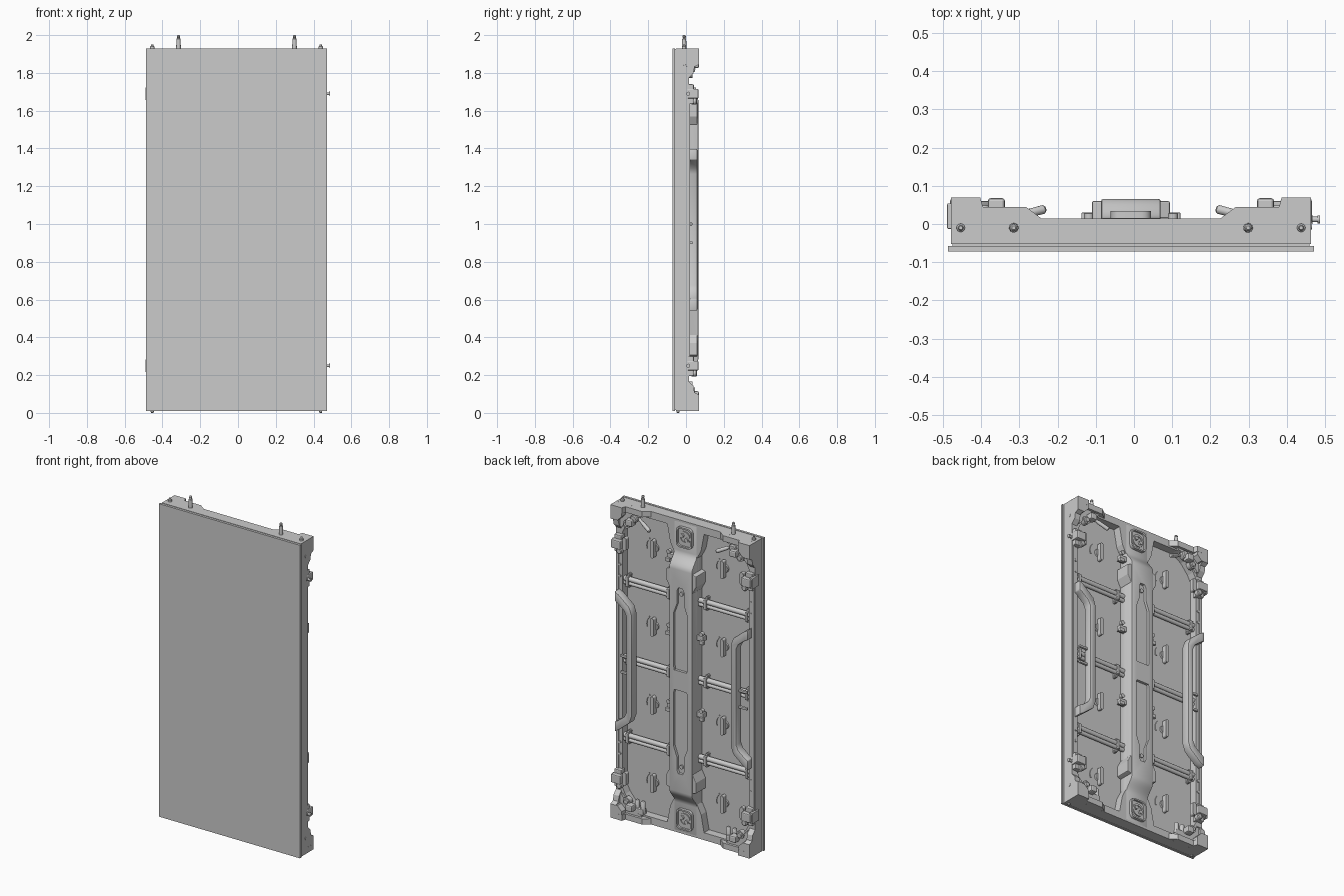
import bpy, bmesh, math
from mathutils import Vector

if "Cube" in bpy.data.objects:
    bpy.data.objects.remove(bpy.data.objects["Cube"])

CX = -0.008          # cabinet centre line
ZM = 0.97            # mid height
PY = -0.034          # rear surface of the recessed modules
W, Z0, Z1 = 0.472, 0.01, 1.93


def finish(bm, name, bevel=0.0, smooth=False):
    bmesh.ops.recalc_face_normals(bm, faces=bm.faces)
    if bevel:
        es = [e for e in bm.edges if len(e.link_faces) == 2 and e.calc_face_angle(0) > 0.6]
        bmesh.ops.bevel(bm, geom=es, offset=bevel, segments=2, profile=0.5,
                        affect='EDGES', clamp_overlap=True)
    me = bpy.data.meshes.new(name)
    bm.to_mesh(me)
    bm.free()
    ob = bpy.data.objects.new(name, me)
    ob.location.x = CX
    bpy.context.collection.objects.link(ob)
    if smooth:
        bpy.context.view_layer.objects.active = ob
        ob.select_set(True)
        bpy.ops.object.shade_smooth_by_angle(angle=math.radians(35))
        ob.select_set(False)
    return ob


def prism(name, pts, axis, a, b, bevel=0.0, smooth=False):
    """Extrude a 2D polygon along x (y,z pts), y (x,z pts) or z (x,y pts)."""
    put = {'x': lambda p, t: (t, p[0], p[1]),
           'y': lambda p, t: (p[0], t, p[1]),
           'z': lambda p, t: (p[0], p[1], t)}[axis]
    bm = bmesh.new()
    lo = [bm.verts.new(put(p, a)) for p in pts]
    hi = [bm.verts.new(put(p, b)) for p in pts]
    bm.faces.new(lo)
    bm.faces.new(hi)
    n = len(pts)
    for i in range(n):
        bm.faces.new((lo[i], lo[(i + 1) % n], hi[(i + 1) % n], hi[i]))
    return finish(bm, name, bevel, smooth)


def box(name, x0, x1, y0, y1, z0, z1, bevel=0.0):
    return prism(name, [(x0, y0), (x1, y0), (x1, y1), (x0, y1)], 'z', z0, z1, bevel)


def rod(name, p, q, stops, seg=16):
    """Turned part from p along direction q; stops are (distance, radius)."""
    p, q = Vector(p), Vector(q).normalized()
    rot = Vector((0, 0, 1)).rotation_difference(q)
    bm = bmesh.new()
    rings = []
    for d, r in stops:
        rings.append([bm.verts.new(p + rot @ Vector((r * math.cos(2 * math.pi * i / seg),
                      r * math.sin(2 * math.pi * i / seg), d))) for i in range(seg)])
    bm.faces.new(rings[0])
    bm.faces.new(rings[-1])
    for A, B in zip(rings, rings[1:]):
        for i in range(seg):
            j = (i + 1) % seg
            bm.faces.new((A[i], A[j], B[j], B[i]))
    return finish(bm, name, smooth=True)


def rrect(x, z, w, h, r, n=4):
    out = []
    for k, (sx, sz) in enumerate([(1, 1), (-1, 1), (-1, -1), (1, -1)]):
        for i in range(n + 1):
            t = math.pi / 2 * (k + i / n)
            out.append((x + sx * (w / 2 - r) + r * math.cos(t), z + sz * (h / 2 - r) + r * math.sin(t)))
    return out


def cut(ob, cutters):
    for c in cutters:
        m = ob.modifiers.new('cut', 'BOOLEAN')
        m.operation, m.solver, m.object = 'DIFFERENCE', 'EXACT', c
        bpy.context.view_layer.objects.active = ob
        bpy.ops.object.modifier_apply(modifier=m.name)
        bpy.data.objects.remove(c, do_unlink=True)


def fx(s, pts):      # mirror polygon in x
    return [(s * a, b) for a, b in pts]


def fz(t, z):        # mirror height about the middle
    return ZM + t * (z - ZM)


# Flush display face, with a narrow shadow groove behind it
box('display_face', -0.479, 0.479, -0.0715, -0.057, Z0, Z1)
box('module_backing', -0.468, 0.468, -0.057, -0.052, Z0 + .004, Z1 - .004)
box('back_plate', -0.46, 0.46, -0.052, PY, Z0 + .01, Z1 - .01)

# Main frame with two large chamfered openings
frame = box('main_frame', -W, W, -0.053, 0.015, Z0, Z1)
top = [(.075, 1.72), (.105, 1.78), (.125, 1.885), (.30, 1.885), (.36, 1.85), (.41, 1.79), (.43, 1.75)]
opening = top + [(a, fz(-1, b)) for a, b in reversed(top)]
cut(frame, [prism('cutter', fx(s, opening), 'y', PY - .003, 0.1) for s in (-1, 1)])

# Central spine: stepped side profile with curved ramps
ramp = [(0.016 + 0.05 * (1 - math.cos(math.pi * i / 8)) / 2, 1.745 - 0.095 * i / 8) for i in range(9)]
prof = [(-0.04, 1.92), (0.016, 1.92)] + ramp
prof += [(y, fz(-1, z)) for y, z in reversed(prof)]
spine = prism('central_spine', prof, 'x', -0.078, 0.078, 0.006, True)
for t in (1, -1):
    pocket = [(-.042, 1.03), (.042, 1.03), (.046, 1.05), (.046, 1.38), (.024, 1.44), (.024, 1.52),
              (.014, 1.54), (-.014, 1.54), (-.024, 1.52), (-.024, 1.44), (-.046, 1.38), (-.046, 1.05)]
    cut(spine, [prism('cutter', [(a, fz(t, b)) for a, b in pocket], 'y', 0.05, 0.1)])
    # Flared shoulders beside the spine
    for s in (-1, 1):
        pts = [(.07, 1.645), (.102, 1.635), (.102, 1.57), (.078, 1.525), (.07, 1.525)]
        prism('spine_shoulder', [(s * a, fz(t, b)) for a, b in pts], 'y', PY, 0.06, 0.004)
    # Round-cornered pad with recess and twin bosses
    zc = fz(t, 1.835)
    pad = prism('end_pad', rrect(0, zc, .106, .124, .025), 'y', 0.01, 0.034, smooth=True)
    cut(pad, [prism('cutter', rrect(0, zc, .088, .106, .02), 'y', 0.022, 0.1)])
    rod('pad_ring', (0, .02, zc), (0, 1, 0), [(0, .038), (.008, .038), (.008, .026), (.003, .026)], 24)
    for s in (-1, 1):
        rod('pad_boss', (s * .016, .02, zc + s * .01), (0, 1, 0), [(0, .013), (.014, .012)], 12)
    rod('spine_screw', (0, .045, fz(t, 1.5)), (0, 1, 0), [(0, .012), (.014, .012)], 12)

for s in (-1, 1):
    # Cross tubes behind the module seams, with clamps
    for z in (0.49, 0.97, 1.45):
        for dz, r in ((.012, .015), (-.014, .012)):
            rod('cross_tube', (s * .07, -0.01, z + dz), (s, 0, 0), [(0, r), (.37, r)], 12)
        for x in (.125, .405):
            box('tube_clamp', s * x - .009, s * x + .009, PY, .010, z - .03, z + .03, .004)
            for dz in (-.034, .034):
                rod('clamp_screw', (s * x, PY, z + dz), (0, 1, 0), [(0, .009), (.026, .009)], 10)

    # Module locking knobs with curved guides
    for i in range(4):
        z, x = 0.25 + 0.48 * i, s * 0.237 + 0.003
        rod('knob_base', (x, PY, z), (0, 1, 0), [(0, .026), (.01, .025)], 20)
        prism('knob_grip', rrect(x, z, .022, .11, .01), 'y', PY + .006, .0, smooth=True)
        arc = [(x + r * math.cos(k), z + r * math.sin(k)) for r, ks in ((.062, range(9)), (.055, range(8, -1, -1)))
               for k in [math.radians(-20 + 9 * q) for q in ks]]
        prism('knob_guide', arc, 'y', PY, PY + .005)

    # Clips along the spine flanks
    for z in ((0.77, 1.24) if s < 0 else (0.77, 1.24, 1.69)):
        box('flank_clip', s * .074, s * .122, -.015, .018, z - .016, z + .016, .004)
        box('flank_clip_tab', s * .10, s * .13, .01, .03, z - .03, z - .008, .003)
        rod('flank_clip_post', (s * .11, .005, z + .03), (0, 1, 0), [(0, .013), (.022, .013)], 12)

    # Carry handle: raised bracket shaped bar at each side
    o = [(.452, 1.40), (.425, 1.385), (.352, 1.325), (.336, 1.28)]
    n = [(.374, 1.265), (.388, 1.295), (.432, 1.33), (.452, 1.34)]
    outer = o + [(a, fz(-1, b)) for a, b in reversed(o)]
    inner = n[::-1] + [(a, fz(-1, b)) for a, b in n]
    prism('carry_handle', fx(s, outer + inner[::-1]), 'y', 0.008, 0.06, 0.005, True)
    for z in (1.0, 0.9):
        box('handle_clip', s * .35, s * .43, .02, .035, z - .007, z + .007, .003)
    # Side rail rib
    box('side_rail_rib', s * .452, s * .466, .01, .02, .30, 1.64)

    for t in (1, -1):
        zz = lambda pts: [(a, fz(t, b)) for a, b in pts]
        # Corner castings: stepped end arm, side arm, gusset
        arm = [(.472, -.02), (.472, .07), (.395, .07), (.388, .045), (.275, .045), (.235, .015), (.235, -.02)]
        prism('corner_end_arm', fx(s, arm), 'z', fz(t, 1.895), fz(t, 1.9299))
        side = [(-.02, 1.9298), (.07, 1.9298), (.07, 1.845), (.045, 1.832), (.04, 1.80), (.012, 1.77), (-.02, 1.76)]
        prism('corner_side_arm', zz(side), 'x', s * .435, s * .4718)
        gus = [(.471, 1.929), (.28, 1.929), (.29, 1.885), (.345, 1.87), (.40, 1.82), (.425, 1.79), (.471, 1.79)]
        prism('corner_gusset', [(s * a, b) for a, b in zz(gus)], 'y', PY, .03)
        prism('corner_block', [(s * a, b) for a, b in zz([(.4715, 1.9295), (.396, 1.9295), (.396, 1.875),
              (.425, 1.845), (.4715, 1.845)])], 'y', .02, .0695)
        rod('corner_stud', (s * .385, .01, fz(t, 1.82)), (0, 1, 0), [(0, .024), (.03, .024), (.03, .015), (.038, .013)])
        box('corner_catch', s * .33, s * .375, .02, .068, fz(t, 1.865), fz(t, 1.825), .008)

        # Side latch blocks at each edge
        zl = fz(t, 1.69)
        box('latch_body', s * .41, s * .474, .005, .066, zl - .026, zl + .026, .006)
        box('latch_plate', s * .42, s * .468, .0, .04, zl - .055, zl + .05, .005)
        rod('latch_pivot', (s * .425, .03, zl - .04), (0, 1, 0), [(0, .018), (.024, .018), (.028, .013)])
        prism('latch_lever', rrect(s * .398, zl + .005, .024, .08, .011), 'y', .015, .042, smooth=True)
        # Small bosses on rails
        for z in (1.55, 1.48):
            rod('rail_boss', (s * .445, .01, fz(t, z)), (0, 1, 0), [(0, .009), (.01, .008)], 10)

    # Swing levers near the top, stowed catches near the bottom
    rod('lever_arm', (s * .33, .012, 1.87), (-s * .1, .026, -.05), [(0, .012), (.04, .008), (.05, .011), (.115, .012), (.12, .008)], 12)
    rod('lever_pivot', (s * .335, .01, 1.865), (0, 1, 0), [(0, .024), (.03, .024), (.035, .018)])
    box('foot_catch', s * .28, s * .35, -.01, .03, .055, .09, .006)
    for x in (.29, .33):
        rod('foot_catch_post', (s * x, .012, .07), (0, 0, 1), [(0, .014), (.06, .014), (.067, .009)], 12)

    # Alignment pins: tall and short on top, short studs below
    rod('tall_pin', (s * .307, -.01, 1.925), (0, 0, 1), [(0, .0125), (.055, .011),
        (.057, .007), (.062, .007), (.064, .009), (.07, .009), (.075, .005)])
    rod('short_pin', (s * .446, -.01, 1.925), (0, 0, 1), [(0, .011), (.014, .011), (.017, .007), (.026, .005)])
    rod('bottom_stud', (s * .446, -.042, .015), (0, 0, -1), [(0, .008), (.011, .008), (.015, .005)], 12)

# Edge fittings: striker plates on the left, locking bolts on the right
for t in (1, -1):
    z = fz(t, 1.69)
    box('striker_plate', -.4815, -.46, -.013, .054, z - .033, z + .033, .003)
    rod('lock_bolt', (.46, .012, z), (1, 0, 0), [(0, .012), (.016, .012), (.016, .007), (.029, .007), (.029, .0105), (.035, .0105)])
    rod('side_boss', (.465, -.005, fz(t, 1.835)), (1, 0, 0), [(0, .010), (.009, .009)], 12)
